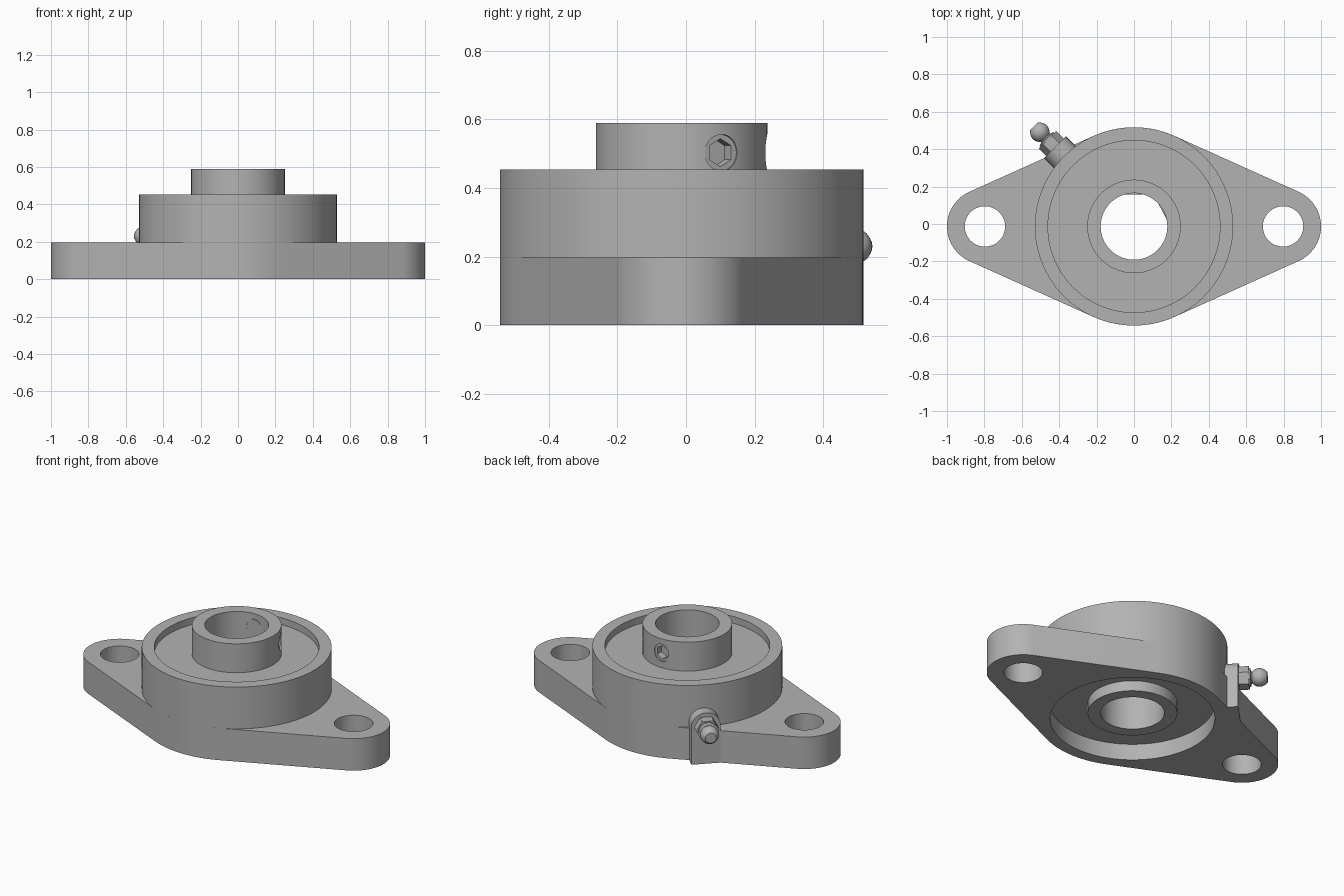
import bpy, bmesh
from math import cos, sin, pi, radians, asin
from mathutils import Matrix, Vector

cube = bpy.data.objects.get("Cube")
if cube:
    bpy.data.objects.remove(cube, do_unlink=True)

CY = -0.013            # y of the bearing axis
BODY_R, SEAT_R = 0.53, 0.46
EAR_X, EAR_R, HOLE_R = 0.797, 0.203, 0.108
COLLAR_R, BORE_R = 0.25, 0.178
CENTRE = Matrix.Translation((0, CY, 0))

steel = bpy.data.materials.new("grey steel")
steel.use_nodes = True
GREY = (0.45, 0.45, 0.45, 1)
steel.diffuse_color = GREY
steel.node_tree.nodes["Principled BSDF"].inputs["Base Color"].default_value = GREY


def finish(name, bm, matrix):
    bmesh.ops.recalc_face_normals(bm, faces=bm.faces)
    mesh = bpy.data.meshes.new(name)
    bm.to_mesh(mesh)
    bm.free()
    mesh.transform(matrix)
    mesh.materials.append(steel)
    obj = bpy.data.objects.new(name, mesh)
    bpy.context.collection.objects.link(obj)
    return obj


def prism(name, outline, z0, z1, matrix=CENTRE):
    """Extrude a flat outline from z0 to z1."""
    bm = bmesh.new()
    base = bm.faces.new([bm.verts.new((x, y, z0)) for x, y in outline])
    top = bmesh.ops.extrude_face_region(bm, geom=[base])["geom"]
    verts = [v for v in top if isinstance(v, bmesh.types.BMVert)]
    bmesh.ops.translate(bm, verts=verts, vec=(0, 0, z1 - z0))
    return finish(name, bm, matrix)


def lathe(name, profile, closed=True, steps=96, matrix=CENTRE):
    """Spin an (r, z) profile round the local z axis."""
    bm = bmesh.new()
    verts = [bm.verts.new((r, 0, z)) for r, z in profile]
    edges = [bm.edges.new(pair) for pair in zip(verts, verts[1:])]
    if closed:
        edges.append(bm.edges.new((verts[-1], verts[0])))
    bmesh.ops.spin(bm, geom=verts + edges, cent=(0, 0, 0), axis=(0, 0, 1),
                   angle=2 * pi, steps=steps)
    bmesh.ops.remove_doubles(bm, verts=bm.verts, dist=0.0001)
    return finish(name, bm, matrix)


def arc(cx, cy, r, start, end, n):
    return [(cx + r * cos(start + (end - start) * i / n),
             cy + r * sin(start + (end - start) * i / n)) for i in range(n + 1)]


def circle(r, n, cx=0, cy=0, turn=0):
    return arc(cx, cy, r, turn, turn + 2 * pi, n)[:-1]


def radial(angle, z):
    """Frame whose z axis points outward from the bearing axis, y axis up."""
    out = Vector((cos(angle), sin(angle), 0))
    up = Vector((0, 0, 1))
    rot = Matrix((up.cross(out), up, out)).transposed().to_4x4()
    return Matrix.Translation((0, CY, z)) @ rot


def cut(obj, cutter):
    mod = obj.modifiers.new("cut", 'BOOLEAN')
    mod.operation, mod.solver, mod.object = 'DIFFERENCE', 'EXACT', cutter
    bpy.context.view_layer.objects.active = obj
    bpy.ops.object.modifier_apply(modifier=mod.name)
    bpy.data.objects.remove(cutter, do_unlink=True)


parts = []

# Flange: two ears joined tangentially to the round body
a = asin((BODY_R - EAR_R) / EAR_X)
t = pi / 2 - a
outline = (arc(EAR_X, 0, EAR_R, -t, t, 32) + arc(0, 0, BODY_R, t, pi - t, 24)
           + arc(-EAR_X, 0, EAR_R, pi - t, pi + t, 32)
           + arc(0, 0, BODY_R, pi + t, 2 * pi - t, 24))
flange = prism("flange", outline, 0, 0.197)
for x in (-EAR_X, EAR_X):
    cut(flange, prism("bolt_hole", circle(HOLE_R, 48, x), -0.1, 0.3))
cut(flange, prism("seat_hole", circle(SEAT_R, 96), -0.1, 0.3))
parts.append(flange)

# Round housing wall above the flange
parts.append(lathe("housing", [(BODY_R, 0.197), (BODY_R, 0.454),
                               (SEAT_R, 0.454), (SEAT_R, 0.197)], closed=False))

# Bearing insert closing the seat
parts.append(lathe("bearing_insert", [(COLLAR_R, 0.1), (SEAT_R, 0.1),
                                      (SEAT_R, 0.412), (COLLAR_R, 0.412)]))

# Inner ring with two set screws
collar = lathe("inner_ring", [(BORE_R, 0.036), (COLLAR_R, 0.036),
                              (COLLAR_R, 0.59), (BORE_R, 0.59)])
parts.append(collar)
for i, deg in enumerate((28, 90)):
    frame = radial(radians(deg), 0.503)
    cut(collar, prism("screw_hole", circle(0.053, 40), 0.1, 0.3, frame))
    screw = prism("set_screw_%d" % (i + 1), circle(0.053, 40), 0.172, 0.241, frame)
    cut(screw, prism("hex_socket", circle(0.041, 6, turn=pi / 2), 0.2, 0.3, frame))
    parts.append(screw)

# Grease fitting: arched pad, hex base, ball-ended nipple
frame = radial(radians(135), 0.23)
pad = arc(0, 0, 0.083, 0, pi, 32) + [(-0.083, -0.23), (0.083, -0.23)]
parts.append(prism("fitting_pad", pad, 0.49, 0.598, frame))
parts.append(prism("fitting_hex", circle(0.066, 6), 0.598, 0.655, frame))
ball = [(0.052 * cos(v), 0.712 + 0.052 * sin(v))
        for v in (radians(-50 + 10 * i) for i in range(11))]
nipple = [(0, 0.64), (0.052, 0.64), (0.052, 0.662), (0.034, 0.667)] + ball
nipple += [(0.031, 0.756), (0, 0.756)]
parts.append(lathe("fitting_nipple", nipple, closed=False, steps=32, matrix=frame))

# Smooth curved walls, keep machined edges sharp
bpy.ops.object.select_all(action='DESELECT')
for obj in parts:
    obj.select_set(True)
bpy.context.view_layer.objects.active = parts[0]
bpy.ops.object.shade_smooth_by_angle(angle=radians(30))
